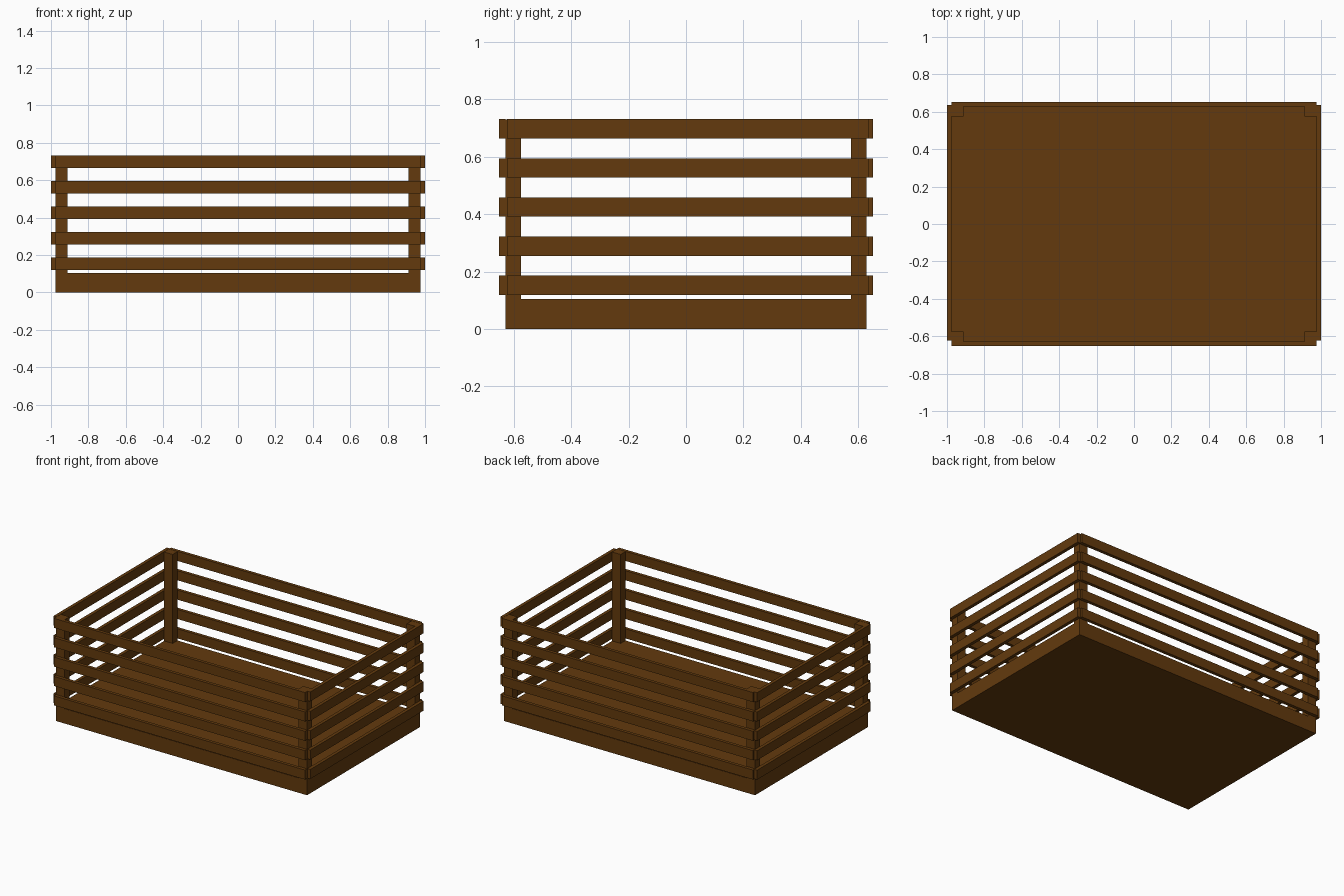
import bpy

if "Cube" in bpy.data.objects:
    bpy.data.objects.remove(bpy.data.objects["Cube"], do_unlink=True)

# Single brown wood colour
wood = bpy.data.materials.new("brown_wood")
wood.use_nodes = True
colour = (0.125, 0.042, 0.004, 1)
wood.diffuse_color = colour
bsdf = next(n for n in wood.node_tree.nodes if n.type == "BSDF_PRINCIPLED")
bsdf.inputs["Base Color"].default_value = colour
bsdf.inputs["Roughness"].default_value = 0.8


def box(name, x, y, z):
    """Box spanning the (low, high) ranges on each axis."""
    spans = (x, y, z)
    bpy.ops.mesh.primitive_cube_add(size=1, location=[(a + b) / 2 for a, b in spans])
    ob = bpy.context.object
    ob.name = name
    ob.scale = [abs(b - a) for a, b in spans]
    bpy.ops.object.transform_apply(location=False, rotation=False, scale=True)
    ob.data.materials.append(wood)
    return ob


HX, HY = 0.977, 0.628      # half size of the base
TOP, FLOOR = 0.73, 0.104
SLAT_H, STEP, FIRST = 0.067, 0.1363, 0.119

# Thick floor
box("base", (-HX, HX), (-HY, HY), (0, FLOOR))

# Corner posts
for sx, side in ((1, "left"), (-1, "right")):
    for sy, end in ((-1, "front"), (1, "back")):
        box(f"{end}_{side}_post", (sx * (HX - 0.066), sx * HX),
            (sy * (HY - 0.054), sy * HY), (FLOOR, TOP))

# Horizontal slats on all four sides, with open notches at the corners
for i in range(5):
    low = FIRST + i * STEP
    z = (low, low + SLAT_H)
    for s, end, side in ((-1, "front", "right"), (1, "back", "left")):
        box(f"{end}_slat_{i + 1}", (-HX, HX), (s * HY, s * 0.651), z)
        box(f"{side}_slat_{i + 1}", (s * HX, s), (-0.624, 0.637), z)
